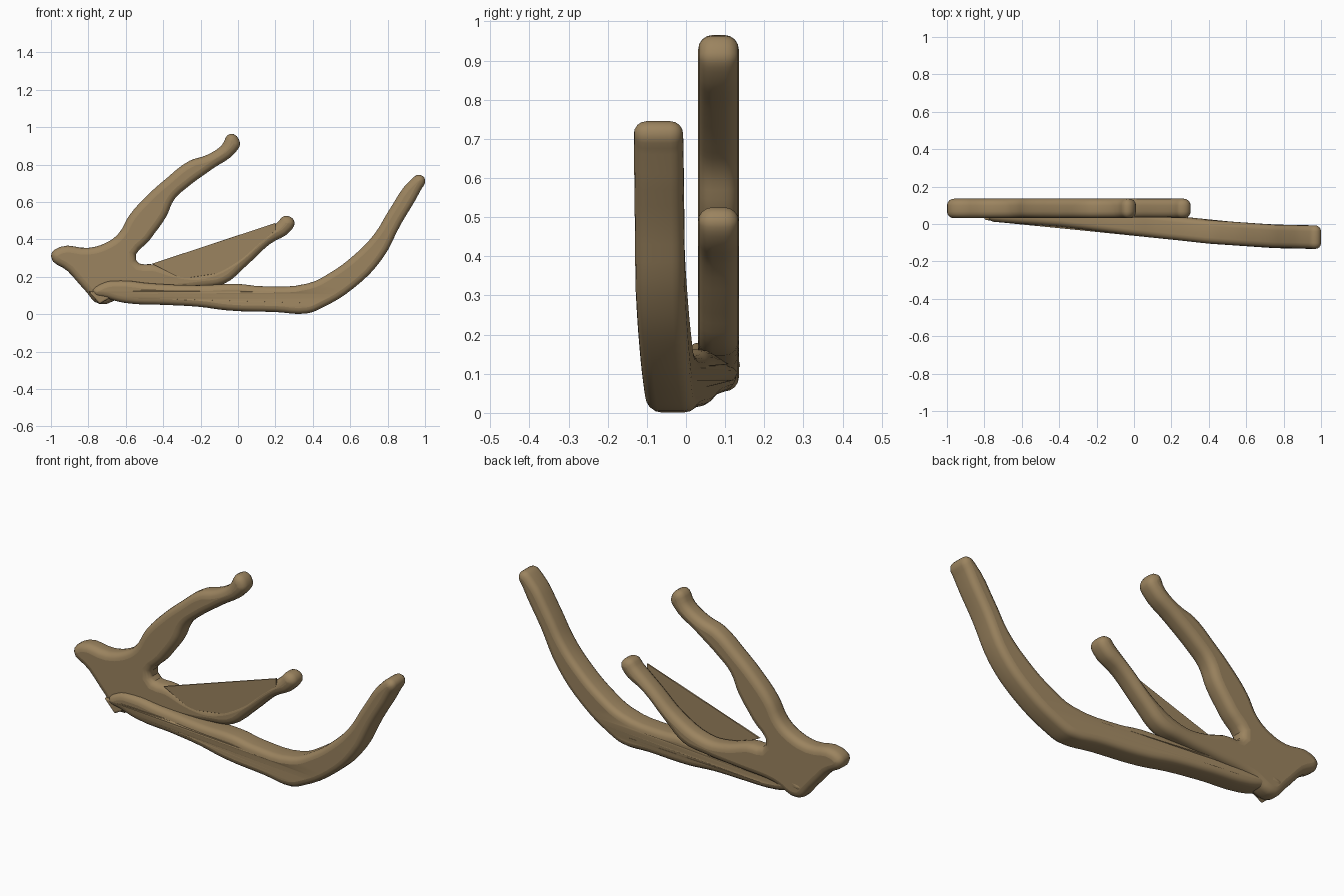
import bpy
from math import radians

if "Cube" in bpy.data.objects:
    bpy.data.objects.remove(bpy.data.objects["Cube"])

tan = bpy.data.materials.new("tan_horn")
tan.use_nodes = True
tan.diffuse_color = (0.33, 0.23, 0.115, 1)
tan.node_tree.nodes["Principled BSDF"].inputs["Base Color"].default_value = tan.diffuse_color


def rounded_slab(name, outline, half, radius, smooth=True, place=lambda x: 0.0):
    """Smooth closed x-z outline given depth along y, with rounded rims."""
    curve = bpy.data.curves.new(name, "CURVE")
    curve.dimensions = "2D"
    curve.fill_mode = "BOTH"
    curve.resolution_u = 4
    curve.extrude = half - radius
    curve.bevel_depth = radius
    curve.bevel_resolution = 3
    curve.offset = -radius
    spline = curve.splines.new("BEZIER")
    spline.use_cyclic_u = True
    spline.bezier_points.add(len(outline) - 1)
    for p, (x, z) in zip(spline.bezier_points, outline):
        p.co = (x, z, 0)
        p.handle_left_type = p.handle_right_type = "AUTO" if smooth else "VECTOR"
    helper = bpy.data.objects.new(name + "_outline", curve)
    bpy.context.collection.objects.link(helper)
    bpy.context.view_layer.update()
    mesh = bpy.data.meshes.new_from_object(
        helper.evaluated_get(bpy.context.evaluated_depsgraph_get()))
    bpy.data.objects.remove(helper)
    # Stand the slab up and slide each point to its depth
    for v in mesh.vertices:
        x, z, d = v.co
        v.co = (x, place(x) - d, z)
    mesh.materials.clear()
    mesh.materials.append(tan)
    obj = bpy.data.objects.new(name, mesh)
    bpy.context.collection.objects.link(obj)
    bpy.ops.object.select_all(action="DESELECT")
    obj.select_set(True)
    bpy.context.view_layer.objects.active = obj
    bpy.ops.object.shade_smooth_by_angle(angle=radians(35))
    return obj


# Flat base with its upper and middle tines
palm = [(-1, .31), (-.95, .36), (-.8, .355), (-.71, .38), (-.64, .43),
        (-.58, .53), (-.48, .64), (-.39, .72), (-.26, .82), (-.17, .85),
        (-.09, .9), (-.04, .965), (.01, .92), (-.01, .87), (-.14, .775),
        (-.27, .68), (-.34, .615), (-.385, .52), (-.47, .4), (-.545, .29),
        (-.44, .265), (-.3, .225), (-.18, .225), (-.02, .3), (.1, .4),
        (.21, .49), (.25, .525), (.3, .5), (.285, .45), (.17, .375),
        (.04, .255), (-.07, .165), (-.2, .14), (-.4, .12), (-.6, .1),
        (-.74, .055), (-.82, .13), (-.91, .23)]
rounded_slab("base_and_upper_tines", palm, .052, .036, place=lambda x: .083)

# Thin web filling the hollow above the middle tine
web = [(-.46, .27), (.2, .488), (.2, .45), (.02, .29), (-.1, .22), (-.3, .19)]
rounded_slab("tine_web", web, .004, .001, smooth=False, place=lambda x: .037)


# Long tine drifting forward as it runs out from the base
def drift(x):
    stops = [(-.8, .078), (-.4, .05), (0, .002), (.4, -.042), (.75, -.066), (1.1, -.073)]
    for (a, ya), (b, yb) in zip(stops, stops[1:]):
        if x <= b:
            return ya + (yb - ya) * (x - a) / (b - a)
    return stops[-1][1]


long_tine = [(-.78, .115), (-.73, .165), (-.63, .18), (-.47, .165), (-.21, .155),
             (0, .162), (.12, .15), (.375, .165), (.49, .22), (.625, .32),
             (.73, .43), (.81, .56), (.925, .72), (.97, .745), (1, .72),
             (.975, .66), (.87, .48), (.77, .295), (.625, .145), (.44, .03),
             (.37, .005), (.2, .012), (-.05, .02), (-.21, .04), (-.39, .05),
             (-.6, .06), (-.7, .085)]
rounded_slab("long_front_tine", long_tine, .063, .032, place=drift)

# Small torn stub under the base
stub = [(-.8, .12), (-.72, .13), (-.68, .09), (-.74, .055)]
rounded_slab("base_stub", stub, .035, .01, smooth=False, place=lambda x: .055)
